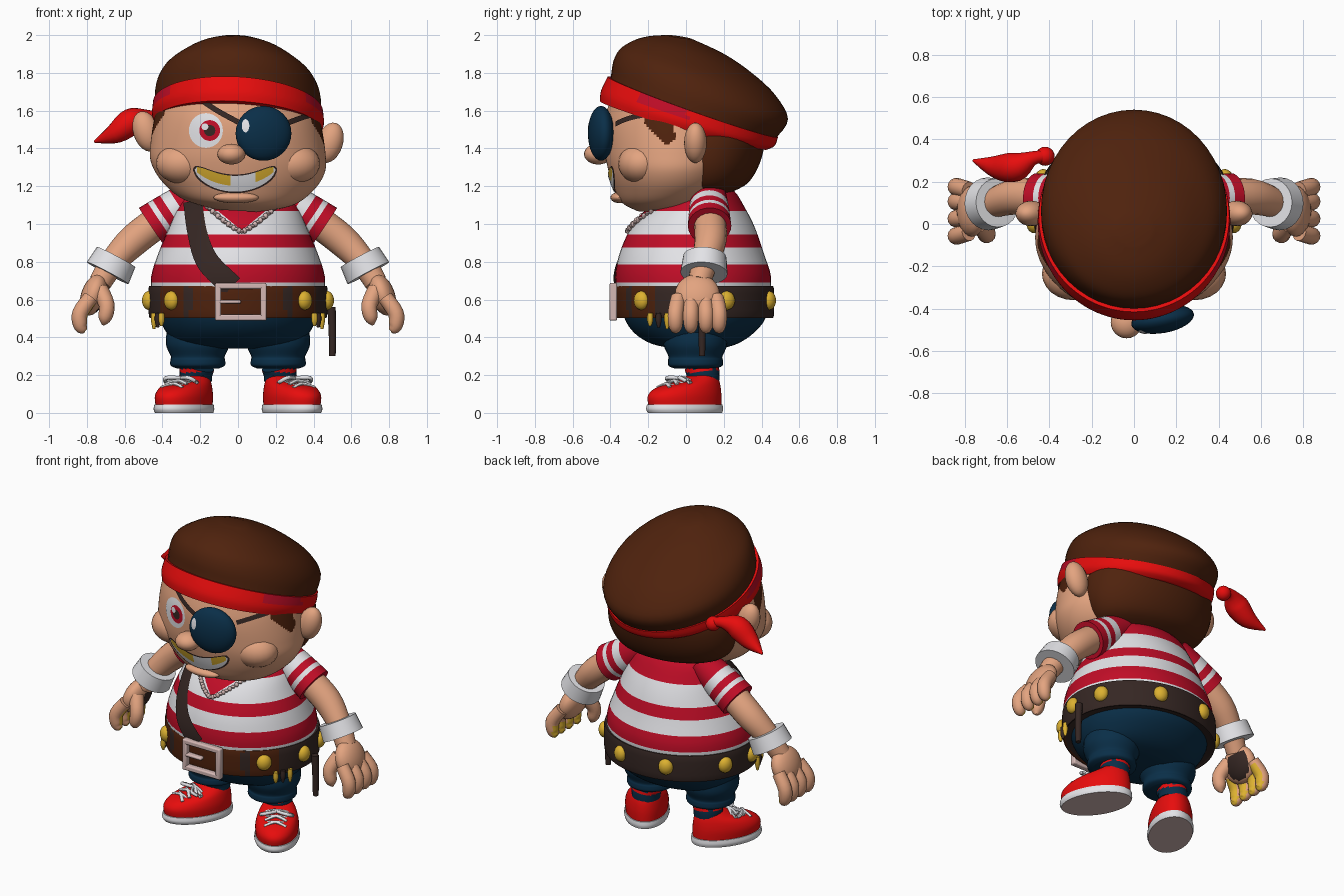
import bpy, bmesh
from math import sin, cos, pi, radians, sqrt
from mathutils import Vector, Matrix
from mathutils.bvhtree import BVHTree

if "Cube" in bpy.data.objects:
    bpy.data.objects.remove(bpy.data.objects["Cube"])


def material(name, *rgb):
    m = bpy.data.materials.new(name)
    m.use_nodes = True
    m.diffuse_color = (*rgb, 1)
    m.node_tree.nodes["Principled BSDF"].inputs["Base Color"].default_value = (*rgb, 1)
    return m


SKIN = material("skin", .77, .37, .215)
BROWN = material("brown", .078, .016, .004)
RED = material("bright red", .83, .004, .004)
CRIMSON = material("crimson", .53, .004, .02)
WHITE = material("white", .79, .79, .82)
NAVY = material("navy", .003, .028, .065)
DARK = material("dark leather", .036, .02, .017)
GOLD = material("gold", .72, .44, .03)
SILVER = material("rosy silver", .66, .48, .46)
TREES = {}
LEAN = .055  # the head leans slightly to one side


def finish(name, bm, mats, rule=None, lean=0, xform=None, cuts=(), face_front=False):
    if xform:
        bm.transform(xform)
    for z in cuts:
        bmesh.ops.bisect_plane(bm, geom=bm.verts[:] + bm.edges[:] + bm.faces[:],
                               plane_co=(0, 0, z), plane_no=(0, 0, 1))
    bmesh.ops.recalc_face_normals(bm, faces=bm.faces[:])
    if face_front and sum(f.normal.y for f in bm.faces) > 0:
        bmesh.ops.reverse_faces(bm, faces=bm.faces[:])
    bm.normal_update()
    for f in bm.faces:
        if rule:
            f.material_index = rule(f.calc_center_median(), f.normal)
    for v in bm.verts:
        v.co.z -= lean * v.co.x
    TREES[name] = BVHTree.FromBMesh(bm)
    me = bpy.data.meshes.new(name)
    bm.to_mesh(me)
    bm.free()
    for m in mats:
        me.materials.append(m)
    ob = bpy.data.objects.new(name, me)
    bpy.context.collection.objects.link(ob)
    bpy.ops.object.select_all(action="DESELECT")
    ob.select_set(True)
    bpy.context.view_layer.objects.active = ob
    bpy.ops.object.shade_smooth_by_angle(angle=radians(45))
    return ob


def spline(rows, k):
    rows = [Vector(r) for r in rows]
    out = []
    for i in range(len(rows) - 1):
        b, c = rows[i], rows[i + 1]
        a, d = rows[max(i - 1, 0)], rows[min(i + 2, len(rows) - 1)]
        for t in (j / k for j in range(k)):
            out.append(b + (c - a) * (t / 2) + (a * 2 - b * 5 + c * 4 - d) * (t * t / 2)
                       + (b * 3 - a - c * 3 + d) * (t ** 3 / 2))
    return out + [rows[-1]]


def bridge(rings):
    bm = bmesh.new()
    vs = [[bm.verts.new(p) for p in r] for r in rings]
    n = len(vs[0])
    for a, b in zip(vs, vs[1:]):
        for i in range(n):
            bm.faces.new((a[i], a[(i + 1) % n], b[(i + 1) % n], b[i]))
    bm.faces.new(vs[0])
    bm.faces.new(vs[-1])
    return bm


def loft(name, rows, mats, k=4, n=48, **kw):
    # each row: half width, front y, front z, back y, back z
    rings = []
    for w, fy, fz, by, bz in spline(rows, k):
        turns = [2 * pi * i / n for i in range(n)]
        rings.append([(w * cos(t), fy + (by - fy) * (1 + sin(t)) / 2, fz + (bz - fz) * (1 + sin(t)) / 2)
                      for t in turns])
    return finish(name, bridge(rings), mats, **kw)


def tube(name, rows, mats, k=4, n=14, **kw):
    # each row: x, y, z, radius
    path = spline(rows, k)
    rings = []
    for i, p in enumerate(path):
        d = (path[min(i + 1, len(path) - 1)] - path[max(i - 1, 0)]).to_3d().normalized()
        side = d.cross(Vector((0, 1, 0) if abs(d.y) < .9 else (1, 0, 0))).normalized()
        up = side.cross(d)
        rings.append([p.to_3d() + (side * cos(a) + up * sin(a)) * p.w
                      for a in (2 * pi * j / n for j in range(n))])
    return finish(name, bridge(rings), mats, **kw)


def ball(name, loc, radii, mats, turn=0, axis="Y", rule=None, seg=24):
    bm = bmesh.new()
    bmesh.ops.create_uvsphere(bm, u_segments=seg, v_segments=seg // 2, radius=1)
    m = Matrix.Translation(loc) @ Matrix.Rotation(radians(turn), 4, axis) @ Matrix.Diagonal((*radii, 1))
    return finish(name, bm, mats, rule=rule, xform=m)


def drape(name, fn, nu, nv, target, lift, mats, rule=None):
    # thin plate laid on the front of another part
    bm = bmesh.new()
    grid = []
    for i in range(nu + 1):
        row = []
        for j in range(nv + 1):
            x, z = fn(i / nu, j / nv)
            hit = TREES[target].ray_cast(Vector((x, -3, z)), Vector((0, 1, 0)))[0]
            row.append(bm.verts.new((x, (hit.y if hit else -.1) - lift, z)))
        grid.append(row)
    for i in range(nu):
        for j in range(nv):
            f = bm.faces.new((grid[i][j], grid[i + 1][j], grid[i + 1][j + 1], grid[i][j + 1]))
            f.material_index = rule((i + .5) / nu, (j + .5) / nv) if rule else 0
    bmesh.ops.remove_doubles(bm, verts=bm.verts[:], dist=.0005)
    return finish(name, bm, mats, face_front=True)


def disc(name, x, z, rx, rz, target, lift, mat):
    drape(name, lambda u, v: (x + rx * v * cos(2 * pi * u), z + rz * v * sin(2 * pi * u)),
          28, 5, target, lift, [mat])


def ribbon(name, rows, target, lift, mat):
    # each row: x, z, half width
    pts = spline(rows, 6)

    def at(u, v):
        i = round(u * (len(pts) - 1))
        d = pts[min(i + 1, len(pts) - 1)] - pts[max(i - 1, 0)]
        nrm = Vector((-d.y, d.x)).normalized() * pts[i].z * (2 * v - 1)
        return pts[i].x + nrm.x, pts[i].y + nrm.y
    drape(name, at, len(pts) - 1, 4, target, lift, [mat])


def flat(w, f, b, z):
    return (w, f, z, b, z)


# Head, sideburns, hair
loft("head", [flat(.12, -.26, -.02, 1.07), flat(.29, -.34, .1, 1.115), flat(.4, -.385, .22, 1.2),
              flat(.46, -.415, .28, 1.3), flat(.463, -.43, .31, 1.4), flat(.44, -.43, .33, 1.55),
              flat(.4, -.38, .3, 1.72)], [SKIN, BROWN], k=12, n=160, lean=LEAN,
     rule=lambda c, n: int(c.z > 1.435 + abs(c.y + .1) and -.22 < c.y < -.06))
loft("hair", [flat(.25, -.05, .24, 1.17), flat(.36, -.1, .33, 1.22), flat(.42, -.15, .39, 1.32),
              flat(.43, -.18, .42, 1.45), flat(.4, -.2, .41, 1.56)], [BROWN], lean=LEAN)
for s in (-1, 1):
    ball("ear", (s * .485, .05, 1.46 - s * .03), (.07, .06, .11), [SKIN], s * 18)
    ball("cheek", (s * .285, -.235, 1.32), (.15, .125, .11), [SKIN])

# Cap, headband and knot
loft("cap", [(.425, -.43, 1.66, .41, 1.41), (.437, -.4, 1.77, .475, 1.455), (.435, -.385, 1.86, .54, 1.555),
             (.39, -.35, 1.925, .475, 1.68), (.3, -.28, 1.97, .36, 1.79),
             (.2, -.2, 1.993, .21, 1.895), (.08, -.1, 2, .03, 1.98)], [BROWN], lean=LEAN)
loft("headband", [(.44, -.455, 1.65, .43, 1.395), (.455, -.45, 1.705, .47, 1.415),
                  (.45, -.415, 1.78, .487, 1.46)], [RED, CRIMSON], n=96, lean=LEAN,
     rule=lambda c, n: int(-.25 < c.y < .01 and c.z > 1.585 - .3 * c.y))
ball("knot", (-.42, .32, 1.55), (.045, .045, .045), [RED])
tube("knot_tail", [(-.42, .32, 1.56, .03), (-.48, .31, 1.57, .035), (-.56, .27, 1.545, .07),
                   (-.65, .27, 1.48, .055), (-.76, .3, 1.435, .006)], [RED])

# Face
disc("eye_white", -.17, 1.495, .09, .092, "head", .004, WHITE)
disc("iris", -.15, 1.495, .055, .055, "head", .007, CRIMSON)
disc("pupil", -.15, 1.495, .03, .03, "head", .009, DARK)
disc("eye_glint", -.175, 1.515, .018, .018, "head", .0095, WHITE)
ball("nose", (-.035, -.465, 1.37), (.075, .075, .055), [SKIN])
ball("lower_lip", (-.01, -.35, 1.14), (.12, .05, .03), [SKIN])


def mouth(grow):
    def at(u, v):
        a = 2 * u - 1
        mid = 1.213 + .075 * a * a
        half = .042 * sqrt(max(0, 1 - abs(a) ** 5)) + grow
        return -.015 + (.215 + grow) * a, mid + half * (2 * v - 1)
    return at


drape("mouth_line", mouth(.007), 36, 6, "head", .006, [DARK])
drape("teeth", mouth(0), 36, 8, "head", .0095, [WHITE, GOLD],
      lambda u, v: int(v > .37 and (.03 < u < .45 or .76 < u < .97)))
ribbon("patch_strap_inner", [(-.2, 1.66, .014), (-.11, 1.6, .014), (0, 1.54, .014)], "head", .009, DARK)
ribbon("patch_strap_outer", [(.25, 1.53, .014), (.33, 1.56, .014), (.41, 1.585, .014)], "head", .009, DARK)
ball("eye_patch", (.135, -.45, 1.48), (.15, .065, .145), [NAVY], 10, "Z", seg=32)
disc("patch_glint", .04, 1.52, .02, .035, "eye_patch", .004, WHITE)

# Striped shirt
EDGES = (.69, .785, .875, .945, 1.07)
loft("shirt", [flat(.455, -.36, .44, .6), flat(.46, -.375, .45, .72), flat(.42, -.35, .41, .85),
               flat(.365, -.29, .365, .98), flat(.32, -.2, .315, 1.08), flat(.25, -.06, .25, 1.18),
               flat(.12, 0, .15, 1.23)], [WHITE, CRIMSON], cuts=EDGES,
     rule=lambda c, n: sum(c.z > e for e in EDGES) % 2)
drape("collar", lambda u, v: (.4 * u - .18, (1 - v) * (.965 + .33 * abs(u - .5)) + v * 1.145),
      24, 8, "shirt", .005, [CRIMSON])
ribbon("shoulder_strap", [(-.24, 1.12, .05), (-.215, .95, .052), (-.16, .8, .06), (-.03, .67, .06)],
       "shirt", .009, DARK)
for i in range(31):
    a = i / 15 - 1
    x, z = .02 + .21 * a, .96 + .16 * abs(a) ** 1.3
    y = TREES["shirt"].ray_cast(Vector((x, -3, z)), Vector((0, 1, 0)))[0].y
    ball("chain_link", (x, y - .012, z), (.014, .012, .01 if i % 2 else .016), [SILVER], seg=8)

# Sleeves, arms, cuffs and hands
for s in (-1, 1):
    start, end = Vector((s * .2, .12, 1.165)), Vector((s * .46, .125, .99))
    along = (end - start).normalized()

    def sleeve_stripe(c, n):
        t = (c - start).dot(along)
        return int(n.dot(along) < .8 and (.125 < t < .18 or .225 < t < .265))
    tube("sleeve", [(*start, .09), (*start.lerp(end, .5), .106), (*end, .115)], [CRIMSON, WHITE],
         k=12, n=28, rule=sleeve_stripe)
    tube("arm", [(s * .4, .125, 1.03, .085), (s * .55, .13, .915, .085), (s * .66, .1, .8, .07),
                 (s * .73, .07, .69, .06)], [SKIN], n=20)
    tube("wrist_cuff", [(s * .645, .1, .825, .115), (s * .69, .095, .74, .125)], [WHITE], k=2, n=24)
    inward = Vector((-s * .83, .25, -.5)).normalized()
    ball("palm", (s * .765, .06, .625), (.065, .12, .115), [SKIN, DARK], -s * 20,
         rule=lambda c, n: int(s < 0 and n.dot(inward) > .82))
    for y in (-.04, .03, .1, .16):
        e = .06 + (y - .06) * 1.15
        tube("finger", [(s * .78, y, .61, .04), (s * .835, e, .53, .042), (s * .835, e, .465, .038),
                        (s * .815, e, .435, .022), (s * .81, e, .43, .004)], [SKIN, GOLD],
             rule=lambda c, n: int(n.dot(inward) > .7 and c.z < (.57 if s < 0 else .51)))
    tube("thumb", [(s * .73, 0, .65, .045), (s * .695, -.045, .57, .042), (s * .705, -.05, .5, .035),
                   (s * .715, -.045, .465, .006)], [SKIN])

# Trousers
loft("trousers", [flat(.2, -.06, .18, .34), flat(.32, -.18, .27, .365), flat(.375, -.27, .355, .42),
                  flat(.415, -.325, .42, .5), flat(.44, -.35, .44, .62)], [NAVY])
for s in (-1, 1):
    at = Matrix.Translation((s * .213, .05, 0))
    tube("trouser_leg", [(0, 0, .235, .11), (0, 0, .25, .143), (0, 0, .28, .145), (0, 0, .3, .143),
                         (0, 0, .36, .168), (0, 0, .43, .165)], [NAVY], n=28, xform=at)
    tube("trouser_hem", [(s * .01, .04, .165, .085), (s * .01, .04, .21, .088), (0, .03, .25, .09)],
         [NAVY, RED], n=20, xform=at, rule=lambda c, n: int(.215 < c.z < .235))

# Shoes
for s in (-1, 1):
    at = Matrix.Translation((s * .275, .012, 0)) @ Matrix.Rotation(s * radians(30), 4, "Z")
    loft("shoe_sole", [flat(.128, -.235, .195, 0), flat(.134, -.245, .2, .02), flat(.13, -.24, .197, .045)],
         [WHITE, SILVER], xform=at, rule=lambda c, n: int(n.z < -.7))
    loft("shoe_upper", [flat(.125, -.232, .19, .04), (.128, -.235, .09, .19, .1), (.116, -.19, .13, .183, .155),
                        (.094, -.08, .163, .17, .19), (.075, 0, .195, .16, .205)], [RED], xform=at)
    for y, z in ((-.13, .153), (-.085, .17), (-.04, .187)):
        for d in (-.02, .02):
            tube("lace", [(-.065, y - d, z - .02, .01), (0, y, z, .01), (.065, y + d, z - .02, .01)],
                 [WHITE], n=8, xform=at)
    for d in (-1, 1):
        tube("lace_bow", [(0, -.05, .185, .01), (d * .07, -.09, .185, .011), (d * .09, -.04, .16, .011),
                          (0, -.04, .185, .01)], [WHITE], n=8, xform=at)

# Belt, buckle and studs
loft("belt", [flat(.455, -.355, .445, .508), flat(.472, -.372, .465, .515), flat(.474, -.374, .465, .66),
              flat(.455, -.355, .445, .666)], [DARK, BROWN], n=96,
     rule=lambda c, n: int(c.y < -.17 and not .25 < abs(c.x) < .29))
bm = bmesh.new()
for x, z, w, h in ((-.105, .588, .032, .2), (.135, .588, .032, .2), (.015, .672, .27, .032),
                   (.015, .504, .27, .032), (-.045, .588, .12, .02)):
    bmesh.ops.create_cube(bm, size=1, matrix=Matrix.Translation((x, -.385, z)) @ Matrix.Diagonal((w, .04, h, 1)))
bevel = finish("buckle", bm, [SILVER]).modifiers.new("soft_edges", "BEVEL")
bevel.width = .008
bevel.segments = 2
for s in (-1, 1):
    for deg in (48, 84, 114, 160):
        a = radians(deg)
        ball("belt_stud", (s * .475 * sin(a), .045 - .42 * cos(a), .595), (.045, .036, .05), [GOLD], s * deg, "Z")

# Things hanging from the belt
tube("sheath", [(.495, .085, .56, .022), (.5, .085, .42, .02), (.5, .085, .3, .017)], [DARK], n=10)
for s in (-1, 1):
    for i, mat in enumerate((GOLD, DARK, GOLD)):
        x, y = s * (.405 + .02 * i), -.19 + .045 * i
        tube("trinket", [(x, y, .53, .014), (x, y, .49, .016), (x, y, .46 - .008 * i, .007)], [mat], n=8)
